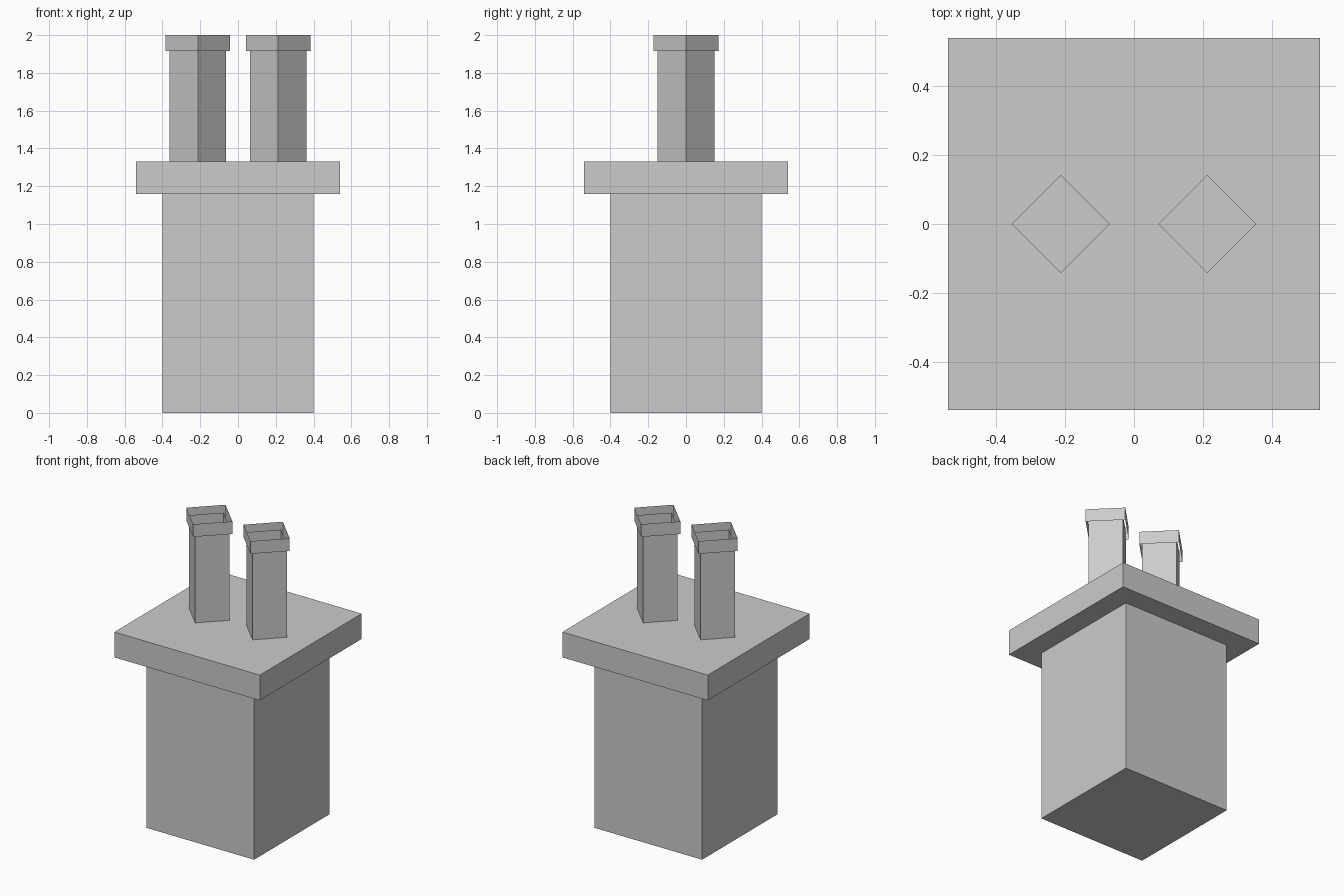
import bpy
import bmesh
from math import cos, sin, pi

if "Cube" in bpy.data.objects:
    bpy.data.objects.remove(bpy.data.objects["Cube"])


def make_object(name, bm, location):
    bmesh.ops.recalc_face_normals(bm, faces=bm.faces)
    mesh = bpy.data.meshes.new(name)
    bm.to_mesh(mesh)
    bm.free()
    obj = bpy.data.objects.new(name, mesh)
    obj.location = location
    bpy.context.collection.objects.link(obj)
    return obj


def block(name, half, z0, z1):
    bm = bmesh.new()
    bmesh.ops.create_cube(bm, size=1)
    bmesh.ops.scale(bm, vec=(2 * half, 2 * half, z1 - z0), verts=bm.verts)
    return make_object(name, bm, (0, 0, (z0 + z1) / 2))


def diamond(bm, r, z):
    return [bm.verts.new((r * cos(i * pi / 2), r * sin(i * pi / 2), z))
            for i in range(4)]


def sleeve(name, x, r, z0, z1):
    # Four thin upright walls, open at both ends
    bm = bmesh.new()
    low, high = diamond(bm, r, z0), diamond(bm, r, z1)
    for i in range(4):
        j = (i + 1) % 4
        bm.faces.new((low[i], low[j], high[j], high[i]))
    return make_object(name, bm, (x, 0, 0))


# Square stack and overhanging cap slab
block("chimney_stack", 0.40, 0.0, 1.16)
block("cap_slab", 0.54, 1.16, 1.33)

# Two diamond-set flues, each with a wider open collar and a floor
for side, x in (("left", -0.213), ("right", 0.213)):
    sleeve(side + "_flue", x, 0.15, 1.33, 1.955)
    sleeve(side + "_collar", x, 0.171, 1.915, 2.0)
    bm = bmesh.new()
    bm.faces.new(diamond(bm, 0.142, 1.335))
    make_object(side + "_flue_floor", bm, (x, 0, 0))
